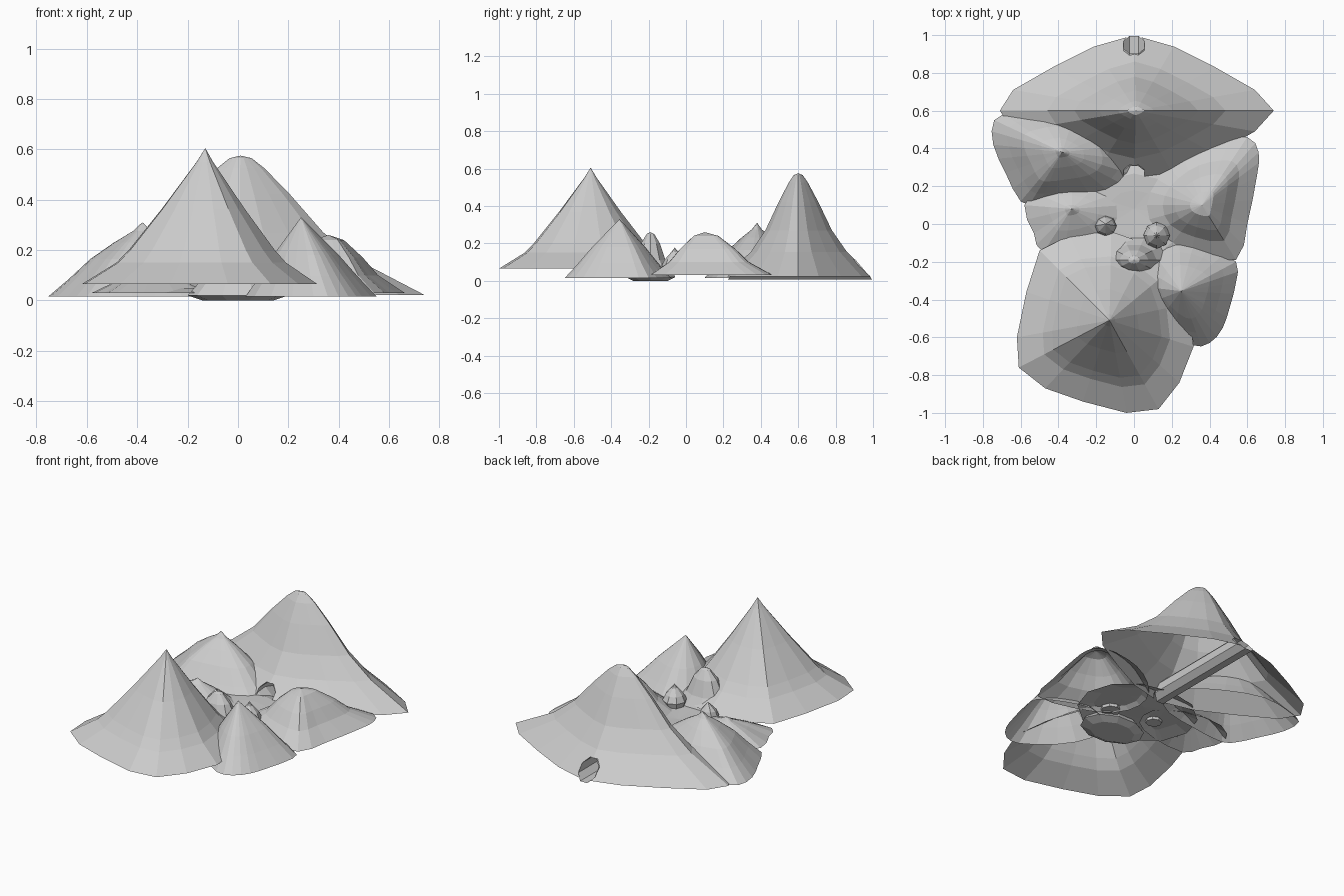
import bpy, bmesh
from math import cos, sin, pi
from mathutils import Vector

cube = bpy.data.objects.get("Cube")
if cube:
    bpy.data.objects.remove(cube, do_unlink=True)

stone = bpy.data.materials.new("grey stone")
stone.use_nodes = True
colour = (0.6, 0.6, 0.6, 1)
stone.diffuse_color = colour
stone.node_tree.nodes["Principled BSDF"].inputs["Base Color"].default_value = colour


def finish(name, bm):
    mesh = bpy.data.meshes.new(name)
    bm.to_mesh(mesh)
    bm.free()
    mesh.materials.append(stone)
    obj = bpy.data.objects.new(name, mesh)
    bpy.context.collection.objects.link(obj)
    return obj


def ellipse(x, y, rx, ry, n=10):
    return [(x + rx * cos(2 * pi * i / n), y + ry * sin(2 * pi * i / n)) for i in range(n)]


def rounded(rim):
    """Add one smooth in-between point to each side of an outline."""
    points = []
    n = len(rim)
    for i in range(n):
        a, b, c, d = (Vector(rim[(i + k) % n]) for k in (-1, 0, 1, 2))
        points += [tuple(b), tuple((9 * (b + c) - a - d) / 16)]
    return points


def hill(peak, rim, profile, capped=False):
    """Open shell: the rim outline shrinks towards the peak, one ring per profile step."""
    bm = bmesh.new()
    px, py, pz = peak
    top = bm.verts.new(peak)
    last = None
    n = len(rim)
    for t, z in profile:
        ring = [bm.verts.new((px + t * (x - px), py + t * (y - py), z)) for x, y in rim]
        for i in range(n):
            j = (i + 1) % n
            if last:
                bm.faces.new((last[i], ring[i], ring[j], last[j]))
            else:
                bm.faces.new((top, ring[i], ring[j]))
        last = ring
    if capped:
        bm.faces.new(last[::-1])
    return bm


# Rims run anticlockwise seen from above
front_rim = [(-.62, -.6), (-.61, -.76), (-.47, -.87), (-.27, -.94), (-.04, -1), (.13, -.98),
             (.24, -.84), (.315, -.65), (.29, -.42), (.22, -.22), (.08, -.11), (-.12, -.04),
             (-.34, -.06), (-.5, -.14), (-.57, -.36)]
finish("front_mountain", hill((-.13, -.51, .605), front_rim,
       [(.07, .55), (.35, .365), (.62, .2), (.72, .15), (1, .065)]))

left_rim = [(-.74, .55), (-.745, .42), (-.68, .27), (-.6, .12), (-.5, .1), (-.33, .12),
            (-.12, .16), (0, .26), (-.02, .42), (-.2, .55), (-.42, .63), (-.62, .6)]
finish("back_right_hill", hill((-.38, .38, .31), rounded(left_rim),
       [(.1, .275), (.3, .23), (.55, .165), (.78, .085), (1, .015)]))

right_rim = [(.66, .38), (.6, .46), (.42, .45), (.25, .38), (.1, .25), (.04, .1), (.1, -.06),
             (.3, -.16), (.54, -.19), (.6, 0), (.65, .25)]
finish("left_hill", hill((.36, .1, .26), rounded(right_rim),
       [(.2, .24), (.45, .17), (.65, .1), (1, .03)]))

near_rim = [(.54, -.2), (.4, -.12), (.24, -.08), (.1, -.15), (.03, -.33), (.13, -.51), (.3, -.64),
            (.4, -.63), (.47, -.55), (.51, -.43), (.54, -.31)]
finish("front_left_hill", hill((.25, -.355, .33), rounded(near_rim),
       [(.1, .3), (.5, .18), (.75, .095), (1, .015)]))

low_rim = [(-.58, .1), (-.53, -.05), (-.48, -.15), (-.25, -.13), (-.08, -.05), (-.05, .1),
           (-.2, .2), (-.45, .22)]
finish("low_hill", hill((-.33, .08, .15), rounded(low_rim),
       [(.15, .125), (.5, .09), (1, .03)]))

# Valley floor between the hills
finish("valley_floor", hill((0, .08, .045), ellipse(0, .03, .36, .3, 12),
       [(.4, .05), (.75, .05), (1, .03)]))

# Rocks in the valley
finish("large_rock", hill((0, -.19, .26), ellipse(0, -.19, .2, .14),
       [(.15, .25), (.38, .2), (.6, .11), (1, .02), (.7, 0)], True))
finish("pointed_rock", hill((.12, -.06, .178), ellipse(.12, -.06, .07, .07, 8),
       [(.25, .155), (.75, .115), (1, .08), (.8, .035)], True))
finish("small_rock", hill((-.15, 0, .16), ellipse(-.15, -.01, .058, .053, 8),
       [(.25, .145), (.8, .11), (1, .075), (.8, .035)], True))

# Back mountain with a sharp ridge, pierced by a tunnel
half = [(.64, .11), (.43, .23), (.21, .34)]
back_rim = [(.74, .6)] + [(x, .6 + y) for x, y in half] + [(0, 1)]
back_rim += [(-x, .6 + y) for x, y in half[::-1]] + [(-.71, .6)]
back_rim += [(-x, .6 - y) for x, y in half] + [(0, .21)] + [(x, .6 - y) for x, y in half[::-1]]
bm = hill((.01, .6, .575), back_rim,
          [(.06, .565), (.13, .525), (.27, .42), (.45, .27), (.65, .155), (1, .022)])

sides, radius, height = 8, .06, .062
angles = [2 * pi * (i + .5) / sides for i in range(sides)]
centre = Vector((0, 0, height))
inner = radius * cos(pi / sides)
normals = [Vector((cos(a + pi / sides), 0, sin(a + pi / sides))) for a in angles]
for normal in normals:
    # Cut only the faces low enough to meet the tunnel
    low = [f for f in bm.faces if min(v.co.z for v in f.verts) < height + radius
           and min(abs(v.co.x) for v in f.verts) < .3]
    geom = low + list({e for f in low for e in f.edges}) + list({v for f in low for v in f.verts})
    bmesh.ops.bisect_plane(bm, geom=geom, plane_co=centre + normal * inner, plane_no=normal)
hole = [f for f in bm.faces
        if all((f.calc_center_median() - centre).dot(n) < inner for n in normals)]
bmesh.ops.delete(bm, geom=hole, context='FACES')
finish("back_mountain", bm)

# Tunnel wall, its ends slanted to follow the slopes
bm = bmesh.new()
loops = []
for base, lean in ((.22, .75), (1, -.85)):
    loops.append([bm.verts.new((radius * cos(a), base + lean * radius * (1 + sin(a)),
                                height + radius * sin(a))) for a in angles])
for i in range(sides):
    j = (i + 1) % sides
    bm.faces.new((loops[0][i], loops[0][j], loops[1][j], loops[1][i]))
finish("tunnel", bm)
